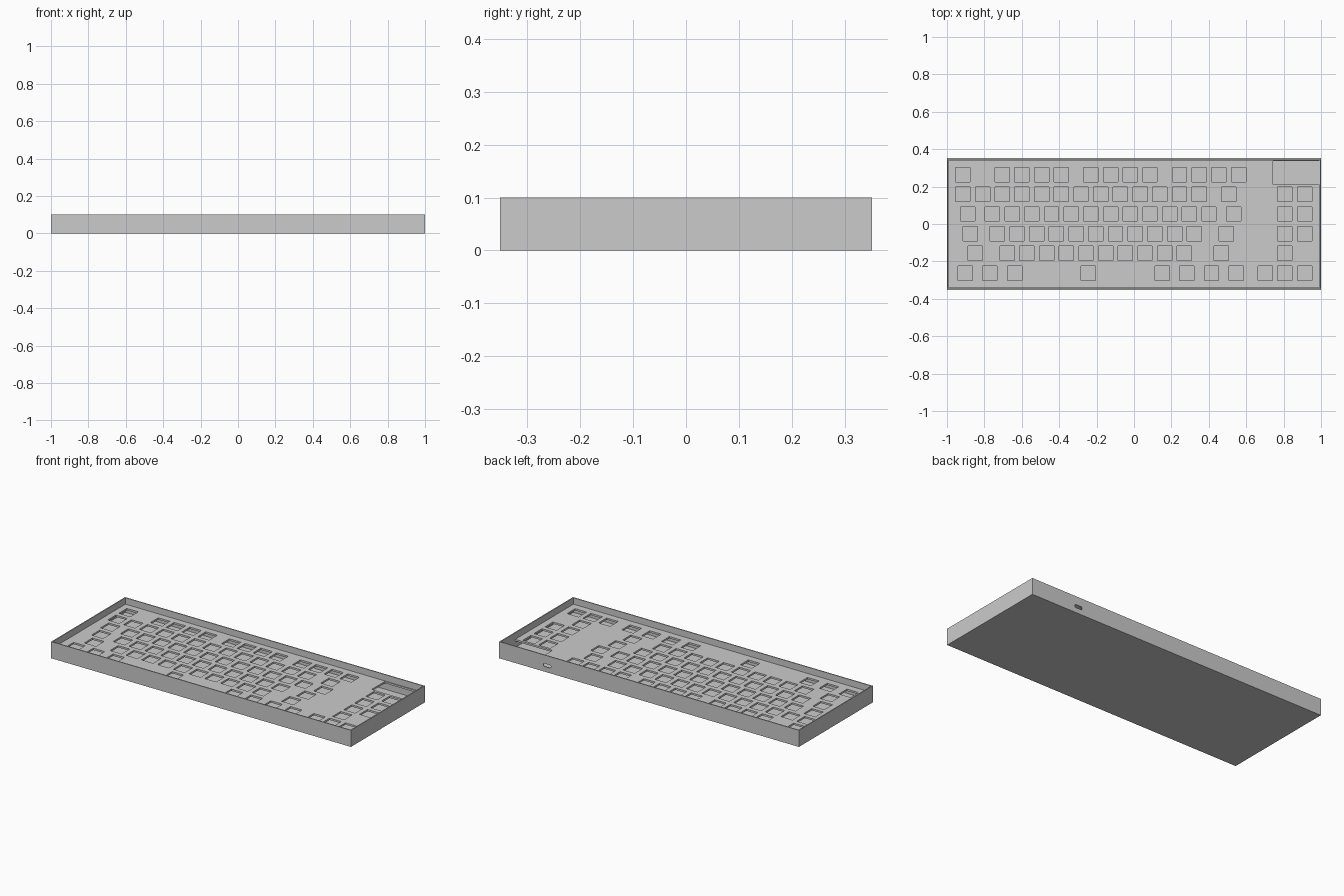
import bpy, bmesh
from mathutils import Matrix, Vector

LENGTH, DEPTH, HEIGHT, WALL, FLOOR = 2.0, 0.704, 0.1, 0.009, 0.012
PLATE_TOP, PLATE_THICK = 0.063, 0.011
UNIT, HOLE = 0.1053, 0.077
FIRST_X, FIRST_Y = -0.915, 0.264

cube = bpy.data.objects.get("Cube")
if cube:
    bpy.data.objects.remove(cube, do_unlink=True)

grey = bpy.data.materials.new("plain_grey")
grey.use_nodes = True
grey.diffuse_color = (0.6, 0.6, 0.6, 1)
bsdf = next(n for n in grey.node_tree.nodes if n.type == "BSDF_PRINCIPLED")
bsdf.inputs["Base Color"].default_value = grey.diffuse_color


def add_box(bm, center, size):
    matrix = Matrix.Translation(center) @ Matrix.Diagonal(Vector(size)).to_4x4()
    return bmesh.ops.create_cube(bm, size=1, matrix=matrix)["verts"]


def make_object(name, bm):
    bmesh.ops.recalc_face_normals(bm, faces=bm.faces[:])
    mesh = bpy.data.meshes.new(name)
    bm.to_mesh(mesh)
    bm.free()
    mesh.materials.append(grey)
    obj = bpy.data.objects.new(name, mesh)
    bpy.context.collection.objects.link(obj)
    return obj


def cut(obj, cutter):
    cutter.hide_render = True
    mod = obj.modifiers.new("cut", "BOOLEAN")
    mod.operation, mod.solver, mod.object = "DIFFERENCE", "EXACT", cutter
    bpy.context.view_layer.objects.active = obj
    bpy.ops.object.modifier_apply(modifier=mod.name)
    bpy.data.objects.remove(cutter, do_unlink=True)


# Open tray: inset the top of a box and sink it to the floor
bm = bmesh.new()
add_box(bm, (0, 0, HEIGHT / 2), (LENGTH, DEPTH, HEIGHT))
top = max(bm.faces, key=lambda f: f.calc_center_median().z)
bmesh.ops.inset_region(bm, faces=[top], thickness=WALL)
well = bmesh.ops.extrude_face_region(bm, geom=[top])["geom"]
bmesh.ops.translate(bm, vec=(0, 0, FLOOR - HEIGHT),
                    verts=[v for v in well if isinstance(v, bmesh.types.BMVert)])
if top.is_valid:
    bmesh.ops.delete(bm, geom=[top], context="FACES_ONLY")
case = make_object("case", bm)

# Rounded cable slot through the back wall
bm = bmesh.new()
verts = add_box(bm, (0.68, DEPTH / 2, 0.04), (0.05, 0.05, 0.019))
edges = [e for e in bm.edges if abs((e.verts[0].co - e.verts[1].co).y) > 0.01]
bmesh.ops.bevel(bm, geom=edges, offset=0.008, segments=5, profile=0.5, affect="EDGES")
cut(case, make_object("port_cutter", bm))

# Switch plate spanning the tray
bm = bmesh.new()
add_box(bm, (0, 0, PLATE_TOP - PLATE_THICK / 2),
        (LENGTH - 2 * WALL, DEPTH - 2 * WALL, PLATE_THICK))
plate = make_object("switch_plate", bm)


def run(start, count):
    return [start + i for i in range(count)]


# Switch positions in key units, back row to front row
nav = [16.35, 17.35]
rows = [
    [0] + run(2, 4) + run(6.5, 4) + run(11, 4),
    run(0, 13) + [13.5] + nav,
    [0.25] + run(1.5, 12) + [13.75] + nav,
    [0.375] + run(1.75, 11) + [13.375] + nav,
    [0.625] + run(2.25, 10) + [13.125, 16.35],
    run(0.125, 1) + [1.375, 2.625, 6.375, 10.125, 11.375, 12.625, 13.875, 15.35] + nav,
]
bm = bmesh.new()
for r, keys in enumerate(rows):
    for k in keys:
        add_box(bm, (FIRST_X + k * UNIT, FIRST_Y - r * UNIT, PLATE_TOP), (HOLE, HOLE, 0.1))
# Display window in the back corner, open to the side wall
add_box(bm, (0.893, 0.275, PLATE_TOP), (0.3, 0.126, 0.1))
cut(plate, make_object("hole_cutter", bm))
